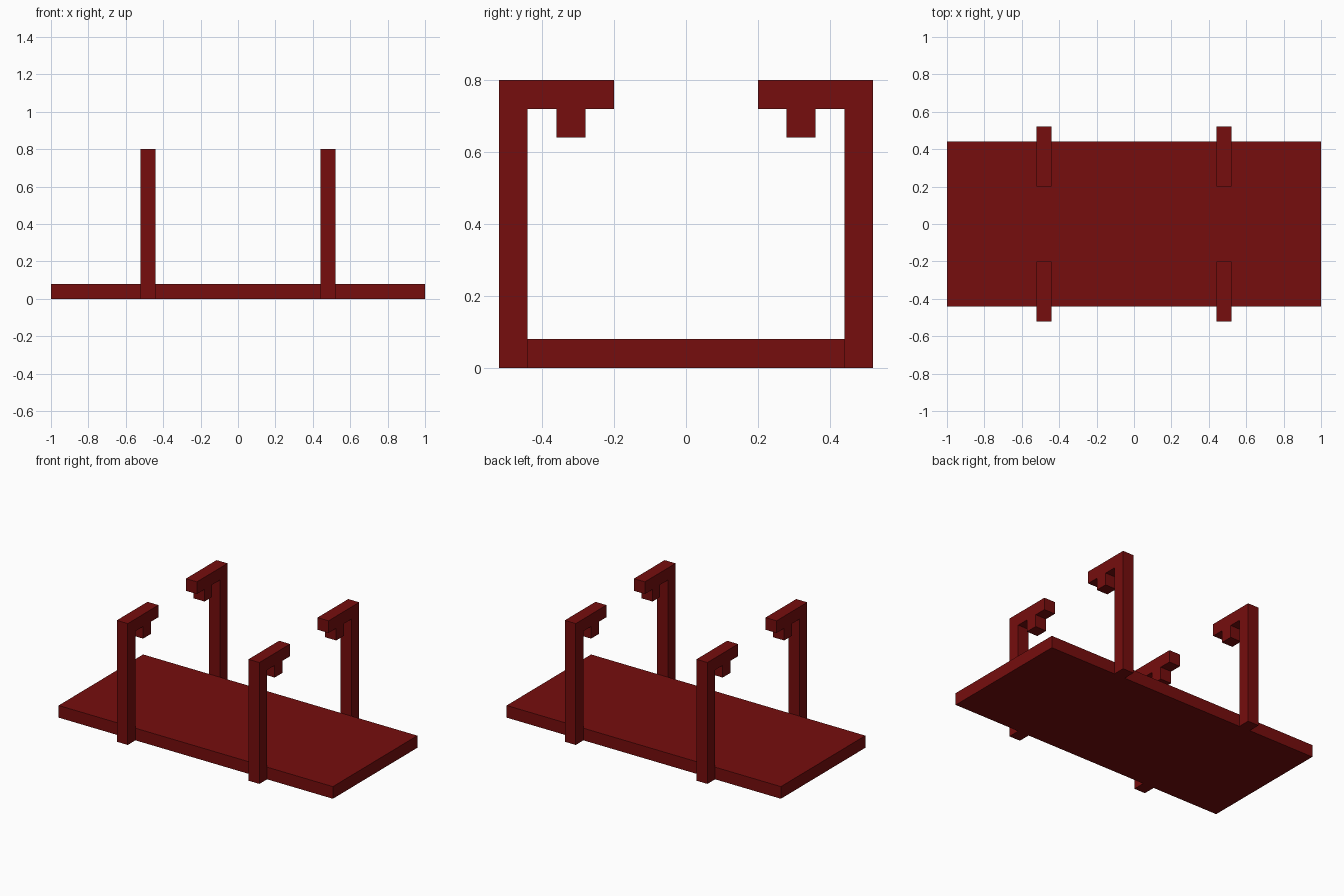
import bpy
import bmesh

cube = bpy.data.objects.get("Cube")
if cube:
    bpy.data.objects.remove(cube, do_unlink=True)

# Single dark red finish
red = bpy.data.materials.new("dark_red")
red.use_nodes = True
colour = (0.18, 0.004, 0.004, 1)
red.diffuse_color = colour
red.node_tree.nodes["Principled BSDF"].inputs["Base Color"].default_value = colour


def extrude_profile(name, profile, x_min, x_max):
    """Extrude a (y, z) outline along x into a solid object."""
    bm = bmesh.new()
    face = bm.faces.new([bm.verts.new((x_min, y, z)) for y, z in profile])
    result = bmesh.ops.extrude_face_region(bm, geom=[face])
    moved = [v for v in result["geom"] if isinstance(v, bmesh.types.BMVert)]
    bmesh.ops.translate(bm, verts=moved, vec=(x_max - x_min, 0, 0))
    bmesh.ops.recalc_face_normals(bm, faces=bm.faces)
    mesh = bpy.data.meshes.new(name)
    bm.to_mesh(mesh)
    bm.free()
    mesh.materials.append(red)
    obj = bpy.data.objects.new(name, mesh)
    bpy.context.collection.objects.link(obj)
    return obj


# Flat shelf board
T = 0.08
EDGE = 0.44
extrude_profile("shelf_board", [(-EDGE, 0), (EDGE, 0), (EDGE, T), (-EDGE, T)], -1, 1)

# Hook bracket: upright post, inward arm and a short peg beneath the arm
TOP = 0.8
ARM = TOP - T
hook = [(EDGE, 0), (EDGE + T, 0), (EDGE + T, TOP), (0.2, TOP), (0.2, ARM),
        (0.28, ARM), (0.28, ARM - T), (0.36, ARM - T), (0.36, ARM), (EDGE, ARM)]

# Four brackets, mirrored front to back and left to right
for depth, sy in (("front", -1), ("back", 1)):
    for side, x in (("left", 0.48), ("right", -0.48)):
        outline = [(sy * y, z) for y, z in hook]
        extrude_profile(f"{depth}_{side}_hook", outline, x - T / 2, x + T / 2)
